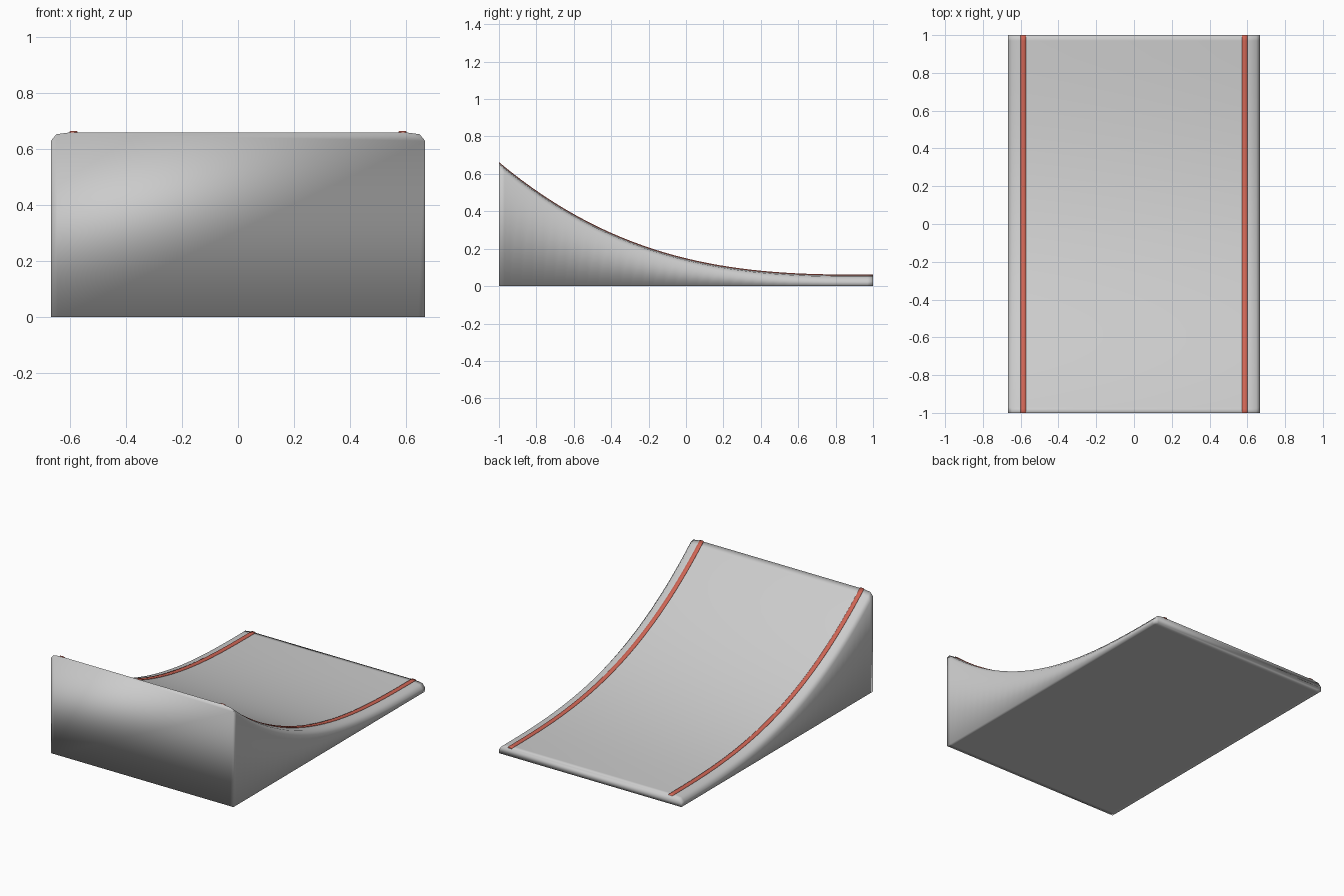
import bpy, bmesh

if "Cube" in bpy.data.objects:
    bpy.data.objects.remove(bpy.data.objects["Cube"])

W = 0.667  # half width


def height(y):
    """Curved riding surface, steep at the front and flat at the back."""
    return 0.056 + 0.602 * ((1 - y) / 2) ** 2.78


def loft(name, stations, section):
    """Skin a closed cross-section along y and cap both ends."""
    bm = bmesh.new()
    rings = [[bm.verts.new((x, y, z)) for x, z in section(height(y))] for y in stations]
    n = len(rings[0])
    for a, b in zip(rings, rings[1:]):
        for i in range(n):
            j = (i + 1) % n
            bm.faces.new((a[i], a[j], b[j], b[i]))
    bm.faces.new(rings[0])
    bm.faces.new(rings[-1])
    bmesh.ops.recalc_face_normals(bm, faces=bm.faces)
    for f in bm.faces:
        f.smooth = True
    me = bpy.data.meshes.new(name)
    bm.to_mesh(me)
    bm.free()
    ob = bpy.data.objects.new(name, me)
    bpy.context.collection.objects.link(ob)
    return ob


def body_section(h):
    half = [(W - 0.025, 0), (W, 0), (W, h - 0.03), (W - 0.02, h - 0.006), (W - 0.065, h)]
    return half + [(-x, z) for x, z in reversed(half)]


# Ramp body, with tight loops near both ends
N = 32
stations = [-1, -0.97] + [-0.94 + 1.88 * i / N for i in range(N + 1)] + [0.97, 1]
loft("ramp_body", stations, body_section)

# Red guide stripes along both sides of the surface
red = bpy.data.materials.new("stripe_red")
red.diffuse_color = (0.62, 0.13, 0.09, 1)
red.use_nodes = True
red.node_tree.nodes["Principled BSDF"].inputs["Base Color"].default_value = red.diffuse_color
for side, label in ((-1, "left"), (1, "right")):
    def stripe_section(h, s=side):
        return [(s * 0.57, h - 0.004), (s * 0.602, h - 0.004),
                (s * 0.599, h + 0.005), (s * 0.573, h + 0.005)]
    stripe = loft(label + "_stripe", stations, stripe_section)
    stripe.data.materials.append(red)
